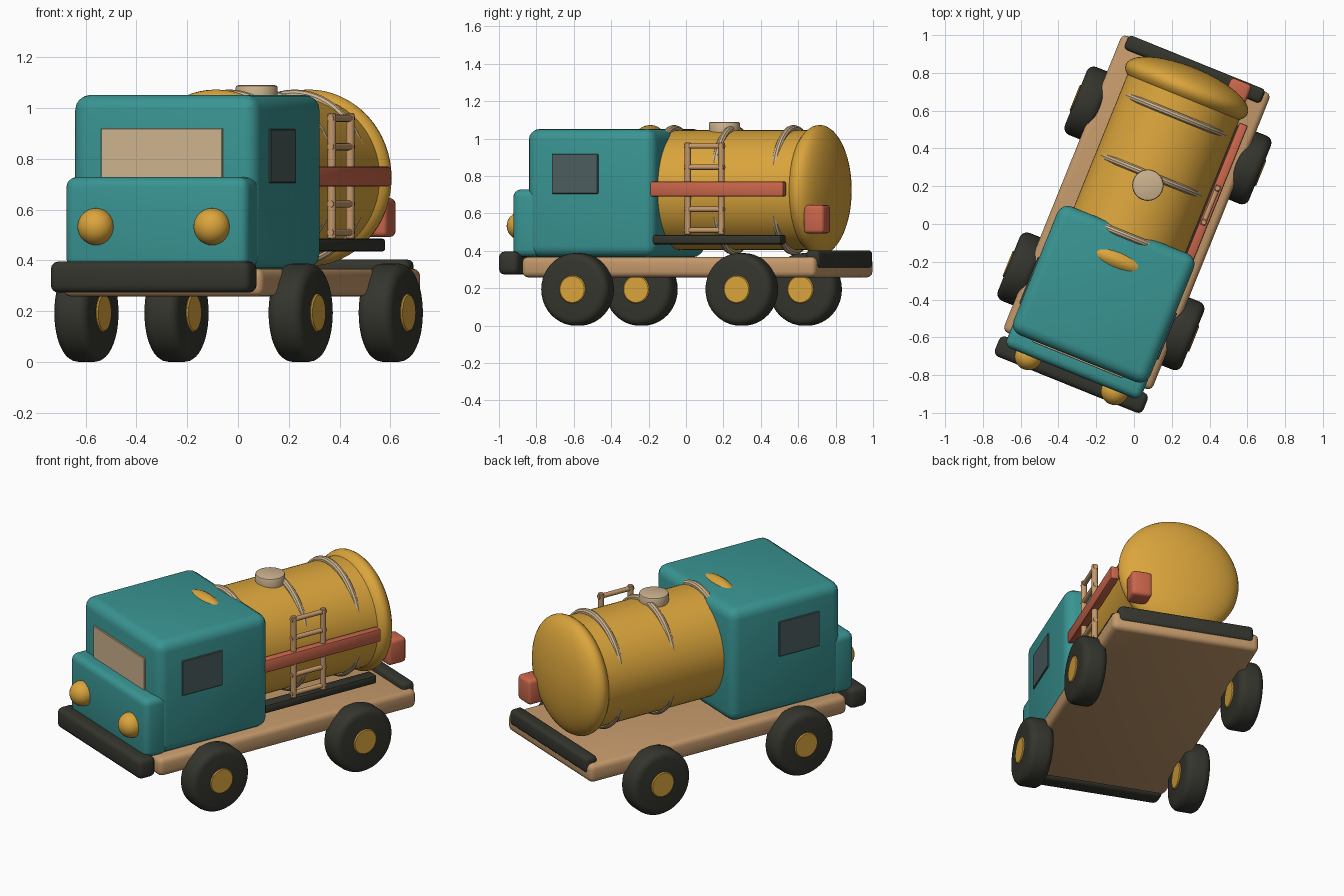
import bpy, bmesh, math
from mathutils import Matrix, Vector

if "Cube" in bpy.data.objects:
    bpy.data.objects.remove(bpy.data.objects["Cube"])

# The truck is laid out along local y (front at -y), then turned 22 degrees about z
ROOT = Matrix.Rotation(math.radians(-22), 4, 'Z') @ Matrix.Translation((-0.009, 0, 0))


def material(name, rgb):
    m = bpy.data.materials.new(name)
    lin = [((c / 255 + 0.055) / 1.055) ** 2.4 for c in rgb]
    m.diffuse_color = (*lin, 1)
    m.use_nodes = True
    m.node_tree.nodes["Principled BSDF"].inputs["Base Color"].default_value = m.diffuse_color
    return m


TEAL = material("teal_paint", (57, 149, 147))
YELLOW = material("mustard_yellow", (219, 165, 60))
WOOD = material("warm_tan", (196, 153, 107))
CREAM = material("pale_tan", (205, 179, 143))
RUBBER = material("charcoal", (53, 53, 46))
RED = material("brick_red", (202, 102, 75))
GLASS = material("smoky_glass", (76, 93, 94))


def finish(name, bm, mat, bevel=0, segments=3):
    """Bevel the sharp edges, place the part in the turned frame and shade it."""
    if bevel:
        bm.normal_update()
        edges = [e for e in bm.edges if e.calc_face_angle(0) > math.radians(50)]
        bmesh.ops.bevel(bm, geom=edges, offset=bevel, segments=segments,
                        profile=0.5, affect='EDGES', clamp_overlap=True)
    bmesh.ops.recalc_face_normals(bm, faces=bm.faces)
    bm.transform(ROOT)
    me = bpy.data.meshes.new(name)
    bm.to_mesh(me)
    bm.free()
    me.materials.append(mat)
    ob = bpy.data.objects.new(name, me)
    bpy.context.collection.objects.link(ob)
    bpy.ops.object.select_all(action='DESELECT')
    ob.select_set(True)
    bpy.context.view_layer.objects.active = ob
    bpy.ops.object.shade_smooth_by_angle(angle=math.radians(35))
    return ob


def box(name, xs, ys, zs, mat, bevel=0.0, segments=3):
    bm = bmesh.new()
    lo, hi = Vector((xs[0], ys[0], zs[0])), Vector((xs[1], ys[1], zs[1]))
    bmesh.ops.create_cube(bm, size=1, matrix=Matrix.Translation((lo + hi) / 2)
                          @ Matrix.Diagonal((*(hi - lo), 1)))
    return finish(name, bm, mat, bevel, segments)


def rod(name, start, end, r, mat, sides=32, bevel=0.0, segments=3):
    a, b = Vector(start), Vector(end)
    bm = bmesh.new()
    turn = (b - a).to_track_quat('Z', 'Y').to_matrix().to_4x4()
    bmesh.ops.create_cone(bm, cap_ends=True, segments=sides, radius1=r, radius2=r,
                          depth=(b - a).length,
                          matrix=Matrix.Translation((a + b) / 2) @ turn)
    return finish(name, bm, mat, bevel, segments)


def ellipsoid(name, centre, radii, mat, u=48, v=24):
    bm = bmesh.new()
    # poles run along the truck
    m = (Matrix.Translation(centre) @ Matrix.Diagonal((*radii, 1))
         @ Matrix.Rotation(math.pi / 2, 4, 'X'))
    bmesh.ops.create_uvsphere(bm, u_segments=u, v_segments=v, radius=1, matrix=m)
    return finish(name, bm, mat)


def hoop(name, centre, rx, rz, tube, mat, n=64, k=10):
    """Upright oval ring around the tank."""
    bm = bmesh.new()
    rings = []
    for i in range(n):
        t = math.tau * i / n
        ring = []
        for j in range(k):
            p = math.tau * j / k
            d = tube * math.cos(p)
            ring.append(bm.verts.new((centre[0] + (rx + d) * math.cos(t),
                                      centre[1] + tube * math.sin(p),
                                      centre[2] + (rz + d) * math.sin(t))))
        rings.append(ring)
    for i in range(n):
        r0, r1 = rings[i], rings[(i + 1) % n]
        for j in range(k):
            bm.faces.new((r0[j], r1[j], r1[(j + 1) % k], r0[(j + 1) % k]))
    return finish(name, bm, mat)


# Chassis and bumpers
box("chassis", (-0.425, 0.425), (-0.785, 0.91), (0.258, 0.368), WOOD, 0.03)
box("front_bumper", (-0.424, 0.424), (-0.921, -0.807), (0.273, 0.396), RUBBER, 0.03)
box("rear_bumper", (-0.39, 0.39), (0.84, 0.92), (0.308, 0.403), RUBBER, 0.022)

# Wheels with hubs that show on both faces
for side, sx in (("left", -1), ("right", 1)):
    for end, y in (("front", -0.445), ("rear", 0.502)):
        x = sx * 0.455
        rod(f"{end}_{side}_wheel", (x - 0.071, y, 0.194), (x + 0.071, y, 0.194),
            0.194, RUBBER, 40, 0.04, 4)
        rod(f"{end}_{side}_hub", (x - 0.078, y, 0.194), (x + 0.078, y, 0.194),
            0.075, YELLOW, 28, 0.005, 1)

# Cab, bonnet and windows
box("cab", (-0.39, 0.39), (-0.772, -0.038), (0.366, 1.052), TEAL, 0.06, 4)
box("bonnet", (-0.387, 0.387), (-0.856, -0.70), (0.368, 0.728), TEAL, 0.04, 4)
box("windscreen", (-0.258, 0.258), (-0.781, -0.765), (0.68, 0.92), CREAM, 0.003, 1)
for side, sx in (("left", -1), ("right", 1)):
    box(f"{side}_window", sorted((sx * 0.38, sx * 0.398)), (-0.618, -0.352),
        (0.705, 0.917), GLASS, 0.003, 1)
    ellipsoid(f"{side}_headlight", (sx * 0.2465, -0.862, 0.533),
              (0.073, 0.07, 0.073), YELLOW, 28, 16)

# Tank: drum, two bulging ends, hoops and filler cap
ZT = 0.725
rod("tank_drum", (0, -0.21, ZT), (0, 0.767, ZT), 0.32, YELLOW, 64)
for end, y in (("front", -0.21), ("rear", 0.767)):
    ellipsoid(f"tank_{end}_end", (0, y, ZT), (0.348, 0.12, 0.348), YELLOW, 64, 24)
for i, y in enumerate((-0.072, 0.272, 0.617)):
    hoop(f"tank_hoop_{i + 1}", (0, y, ZT), 0.295, 0.328, 0.02, CREAM)
rod("filler_cap", (0, 0.218, 1.0), (0, 0.218, 1.09), 0.083, CREAM, 32, 0.01, 2)

# Right side fittings: ladder, red rail, running board, tail lamp
XL = 0.348
for i, y in enumerate((0.147, 0.341)):
    rod(f"ladder_rail_{i + 1}", (XL, y, 0.485), (XL, y, 0.98), 0.017, WOOD, 16, 0.004, 1)
for i in range(5):
    z = 0.51 + i * 0.1125
    rod(f"ladder_rung_{i + 1}", (XL, 0.13, z), (XL, 0.358, z), 0.014, WOOD, 14)
box("red_rail", (0.325, 0.374), (-0.088, 0.708), (0.691, 0.77), RED, 0.01, 2)
box("running_board", (0.285, 0.36), (-0.077, 0.69), (0.435, 0.486), RUBBER, 0.012, 2)
box("tail_lamp", (0.197, 0.315), (0.796, 0.914), (0.493, 0.645), RED, 0.02, 3)
